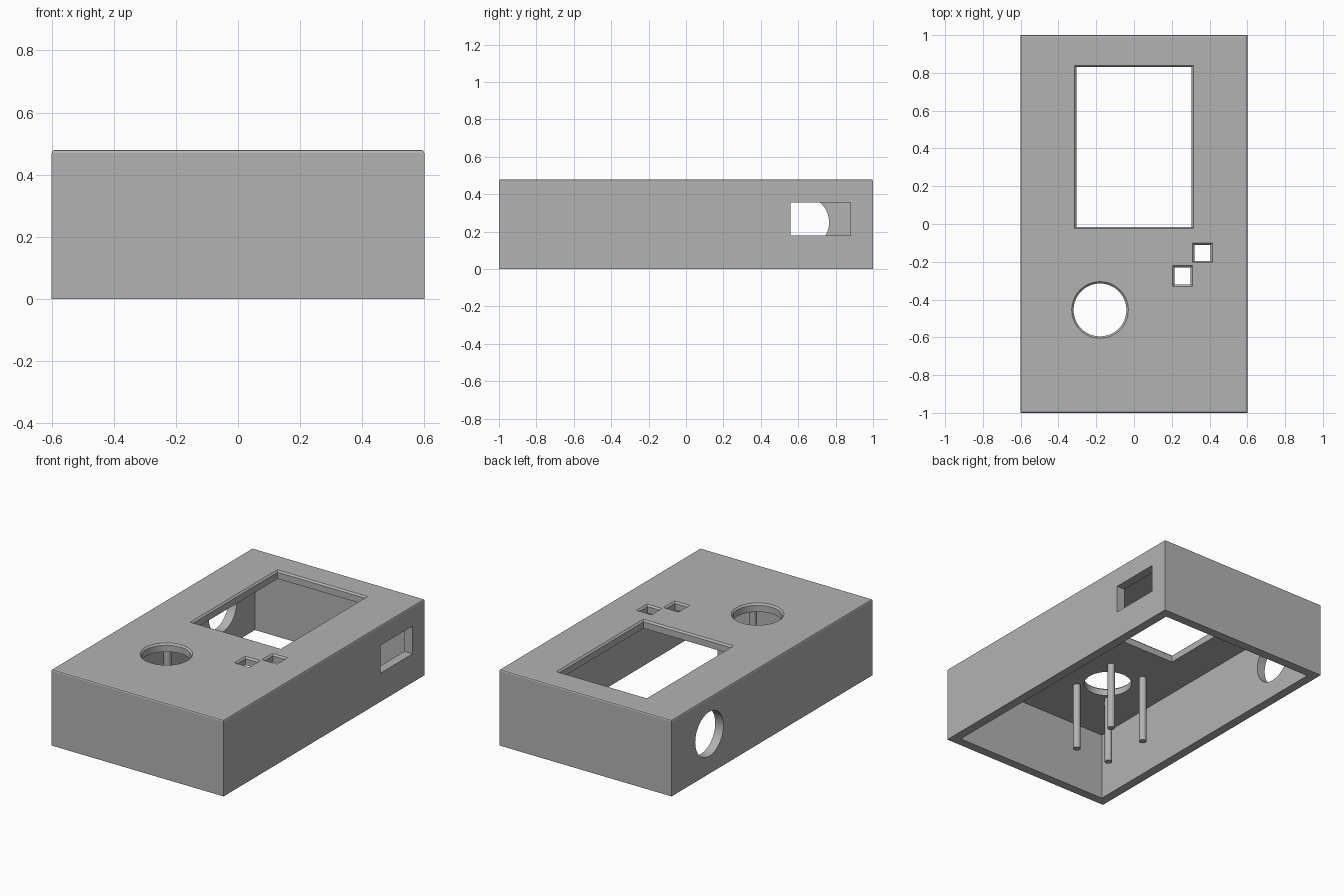
import bpy, bmesh, math
from mathutils import Matrix, Vector

cube = bpy.data.objects.get("Cube")
if cube:
    bpy.data.objects.remove(cube, do_unlink=True)

W, L, H = 1.2, 2.0, 0.48      # outer size
WALL, ROOF, CH = 0.057, 0.051, 0.01

grey = bpy.data.materials.new("light_grey")
grey.use_nodes = True
colour = (0.45, 0.45, 0.45, 1)
grey.diffuse_color = colour
grey.node_tree.nodes["Principled BSDF"].inputs["Base Color"].default_value = colour


def finish(name, bm):
    bmesh.ops.recalc_face_normals(bm, faces=bm.faces)
    mesh = bpy.data.meshes.new(name)
    bm.to_mesh(mesh)
    bm.free()
    mesh.materials.append(grey)
    ob = bpy.data.objects.new(name, mesh)
    bpy.context.collection.objects.link(ob)
    return ob


def box_bm(lo, hi):
    lo, hi = Vector(lo), Vector(hi)
    bm = bmesh.new()
    m = Matrix.Translation((lo + hi) / 2) @ Matrix.Diagonal((*(hi - lo), 1))
    bmesh.ops.create_cube(bm, size=1, matrix=m)
    return bm


def cylinder(name, radius, depth, centre, rotation=Matrix(), sides=24):
    bm = bmesh.new()
    bmesh.ops.create_cone(bm, cap_ends=True, segments=sides, radius1=radius,
                          radius2=radius, depth=depth,
                          matrix=Matrix.Translation(centre) @ rotation)
    return finish(name, bm)


def flared_cutter(name, outline):
    """Upright cutter that widens at the roof surface to leave a chamfer.
    outline(grow) gives its points, enlarged by grow."""
    bm = bmesh.new()
    rings = [[bm.verts.new((x, y, z)) for x, y in outline(grow)]
             for z, grow in ((0.2, 0), (H - CH, 0), (H, CH), (H + 0.1, CH))]
    n = len(rings[0])
    for a, b in zip(rings, rings[1:]):
        for i in range(n):
            j = (i + 1) % n
            bm.faces.new((a[i], a[j], b[j], b[i]))
    bm.faces.new(rings[0])
    bm.faces.new(rings[-1])
    return finish(name, bm)


def rect(x0, x1, y0, y1):
    return lambda g: [(x0 - g, y0 - g), (x1 + g, y0 - g), (x1 + g, y1 + g), (x0 - g, y1 + g)]


def circle(cx, cy, r, n=48):
    return lambda g: [(cx + (r + g) * math.cos(math.tau * i / n),
                       cy + (r + g) * math.sin(math.tau * i / n)) for i in range(n)]


# Outer shell with softened top rim
bm = box_bm((-W / 2, -L / 2, 0), (W / 2, L / 2, H))
top_edges = [e for e in bm.edges if all(v.co.z > H - 0.001 for v in e.verts)]
bmesh.ops.bevel(bm, geom=top_edges, offset=CH, segments=2, profile=0.5, affect='EDGES')
case = finish("case_shell", bm)

# Hollow, roof openings and side openings
cutters = [
    finish("hollow", box_bm((-W / 2 + WALL, -L / 2 + WALL, -0.1),
                            (W / 2 - WALL, L / 2 - WALL, H - ROOF))),
    flared_cutter("screen_opening", rect(-0.305, 0.305, -0.015, 0.83)),
    flared_cutter("upper_button_opening", rect(0.32, 0.405, -0.195, -0.11)),
    flared_cutter("lower_button_opening", rect(0.215, 0.3, -0.32, -0.23)),
    flared_cutter("dial_opening", circle(-0.18, -0.455, 0.14)),
    finish("side_slot", box_bm((0.45, 0.56, 0.18), (0.7, 0.88, 0.355))),
    cylinder("side_port", 0.14, 0.3, (-W / 2, 0.625, 0.25),
             Matrix.Rotation(math.pi / 2, 4, 'Y'), 48),
]
bpy.context.view_layer.objects.active = case
for c in cutters:
    c.hide_render = True
    mod = case.modifiers.new(c.name, 'BOOLEAN')
    mod.operation, mod.solver, mod.object = 'DIFFERENCE', 'EXACT', c
    bpy.ops.object.modifier_apply(modifier=mod.name)
    bpy.data.objects.remove(c, do_unlink=True)

# Four mounting pegs hanging from the roof around the dial opening
parts = [case]
depth = H - ROOF + 0.01
for side, x in (("right", -0.298), ("left", -0.055)):
    for end, y in (("front", -0.59), ("back", -0.275)):
        parts.append(cylinder(f"{end}_{side}_peg", 0.022, depth, (x, y, depth / 2)))

# Smooth the round surfaces, keep corners crisp
for ob in parts:
    ob.select_set(True)
bpy.ops.object.shade_smooth_by_angle(angle=math.radians(20))
